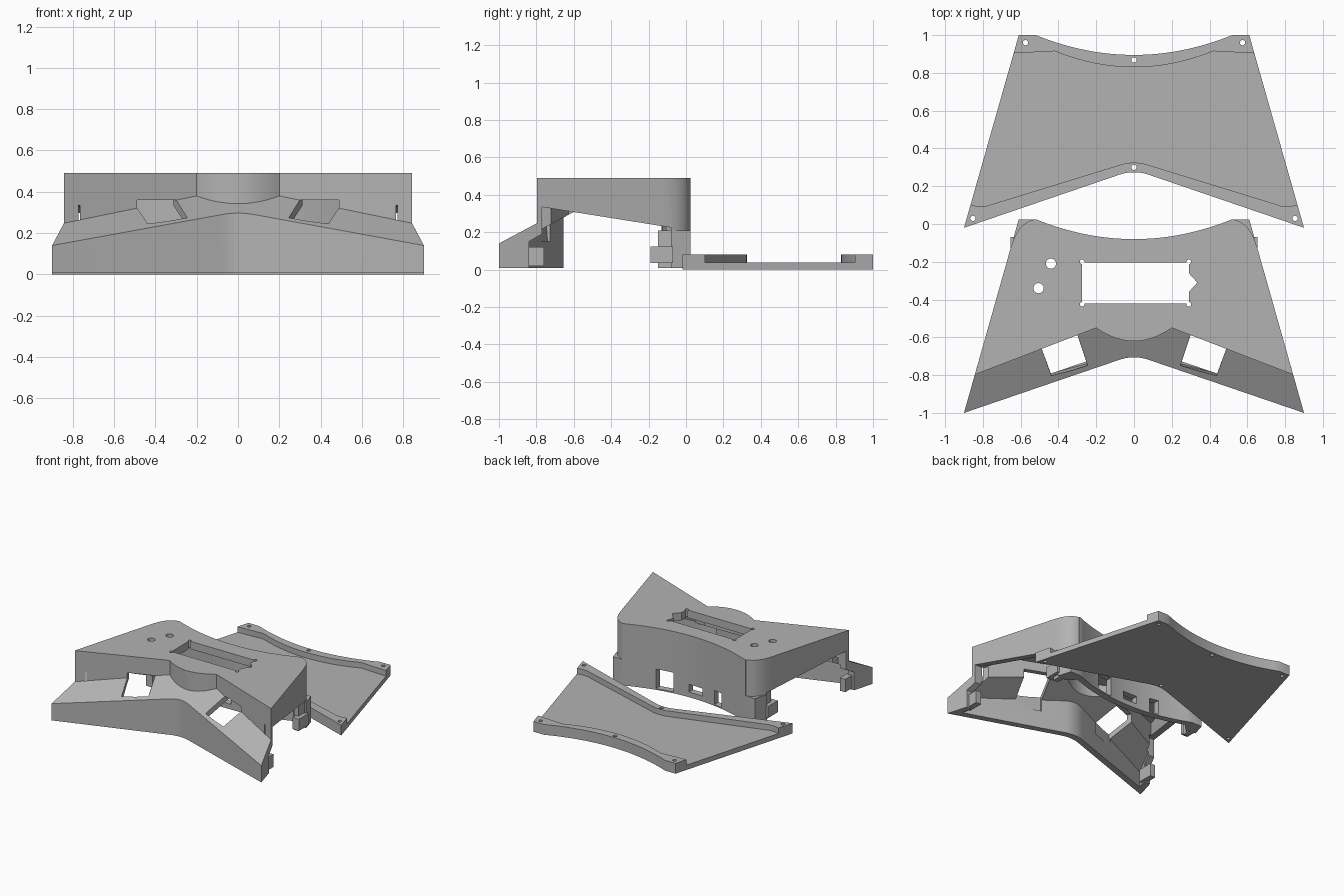
import bpy, bmesh
from math import cos, sin, pi

if "Cube" in bpy.data.objects:
    bpy.data.objects.remove(bpy.data.objects["Cube"], do_unlink=True)

grey = bpy.data.materials.new("plain grey")
grey.use_nodes = True
grey.diffuse_color = (0.45, 0.45, 0.45, 1)
grey.node_tree.nodes["Principled BSDF"].inputs["Base Color"].default_value = (0.45, 0.45, 0.45, 1)


def loft(name, lower, upper):
    """Closed solid between two matching loops."""
    bm = bmesh.new()
    a = [bm.verts.new(p) for p in lower]
    b = [bm.verts.new(p) for p in upper]
    bm.faces.new(a)
    bm.faces.new(b)
    n = len(a)
    for i in range(n):
        j = (i + 1) % n
        bm.faces.new((a[i], a[j], b[j], b[i]))
    bmesh.ops.recalc_face_normals(bm, faces=bm.faces)
    mesh = bpy.data.meshes.new(name)
    bm.to_mesh(mesh)
    bm.free()
    obj = bpy.data.objects.new(name, mesh)
    bpy.context.collection.objects.link(obj)
    return obj


def prism(name, pts, low, high):
    """Upright solid; low may be a function of y for a sloping base."""
    base = low if callable(low) else (lambda y: low)
    return loft(name, [(x, y, base(y)) for x, y in pts], [(x, y, high) for x, y in pts])


def box(name, x, y, z):
    return prism(name, [(x[0], y[0]), (x[1], y[0]), (x[1], y[1]), (x[0], y[1])], *z)


def drill(x, y, r):
    ring = [(x + r * cos(i * pi / 12), y + r * sin(i * pi / 12)) for i in range(24)]
    return prism("drill", ring, -0.2, 0.8)


def combine(obj, tool, operation="DIFFERENCE"):
    mod = obj.modifiers.new("combine", "BOOLEAN")
    mod.operation, mod.object, mod.solver = operation, tool, "EXACT"
    graph = bpy.context.evaluated_depsgraph_get()
    mesh = bpy.data.meshes.new_from_object(obj.evaluated_get(graph))
    obj.modifiers.clear()
    obj.data = mesh
    bpy.data.objects.remove(tool, do_unlink=True)


def mirrored(half):
    return half + [(-x, y) for x, y in reversed(half) if x > 0]


def bow(mid, rise, reach, steps=14):
    """Half of a shallow arc, from its outer end to the centre."""
    return [(reach * i / steps, mid + rise * (i / steps) ** 2) for i in range(steps, -1, -1)]


def nose(y, steps=5):
    """Rounded centre of the V-shaped front edge."""
    return [(0.08 * i / steps, y - 0.0138 * (i / steps) ** 2) for i in range(steps + 1)]


# ---------- upper shell ----------
def slope(y):
    return 0.14 + 0.533 * (y + 1)


def front_region(shift, drop):
    """Space above the sloping front apron, ahead of the raised step."""
    half = [(1.2, -1.4), (1.2, -0.935 + shift)]
    half += [(x, y + shift) for x, y in bow(-0.62, 0.07, 0.2)]
    return prism("front_region", mirrored(half), lambda y: slope(y) - drop, 1.5)


shell = prism("upper_shell", mirrored(nose(-0.706) + [(0.9, -1), (0.61, 0.025)]
                                      + bow(-0.08, 0.105, 0.52)), 0.01, 0.49)
combine(shell, front_region(0, 0))

cavity = prism("cavity", mirrored(nose(-0.655) + [(0.826, -0.923), (0.601, -0.13)]
                                  + bow(-0.13, 0.097, 0.5)), -0.1, 0.43)
combine(cavity, front_region(0.04, 0.045))
combine(shell, cavity)

# open sides and rounded upper back corners
side_gap = [(-0.84, -0.1), (-0.84, 0.15), (-0.77, 0.19), (-0.77, 0.335), (-0.08, 0.225), (-0.08, -0.1)]
for s in (1, -1):
    edge = [(0.9 - 0.284 * (y + 1), y, z) for y, z in side_gap]
    combine(shell, loft("side_cut", [(s * (x - 0.07), y, z) for x, y, z in edge],
                        [(s * (x + 0.1), y, z) for x, y, z in edge]))
    p, q, r = (0.53, 0.023), (0.615, 0.005), (0.65, -0.12)
    arc = []
    for i in range(11):
        t = i / 10
        w = ((1 - t) ** 2, 2 * t * (1 - t), t * t)
        arc.append(tuple(w[0] * a + w[1] * b + w[2] * c for a, b, c in zip(p, q, r)))
    corner = arc + [(0.75, -0.12), (0.75, 0.1), (0.53, 0.1)]
    combine(shell, prism("corner_cut", [(s * x, y) for x, y in corner], 0.21, 0.8))

    # windows through the apron
    low = [(0.485, -0.67), (0.505, -0.61), (0.317, -0.54), (0.295, -0.6), (0.25, -0.74), (0.44, -0.79)]
    high = low[:4] + [(0.243, -0.755), (0.435, -0.818)]
    combine(shell, loft("window_cut", [(s * x, y, 0.15) for x, y in low],
                        [(s * x, y, 0.36) for x, y in high]))

# display opening with a notch and relief holes
combine(shell, prism("display_cut", [(-0.275, -0.42), (0.29, -0.42), (0.29, -0.36), (0.335, -0.31),
                                     (0.29, -0.26), (0.29, -0.205), (-0.275, -0.205)], 0.35, 0.8))
for x in (-0.275, 0.29):
    for y in (-0.425, -0.2):
        combine(shell, drill(x, y, 0.012))
for x, y in ((-0.44, -0.21), (-0.505, -0.34)):
    combine(shell, drill(x, y, 0.027))

# connector openings in the back wall
for x, z in (((0.155, 0.29), (0.02, 0.17)), ((-0.09, 0.03), (0.05, 0.11)), ((-0.27, -0.2), (0.02, 0.13))):
    combine(shell, box("port_cut", x, (-0.2, 0.05), z))

# ---------- base plate ----------
plate = prism("base_plate", mirrored(nose(0.274) + [(0.9, -0.02), (0.61, 1)]
                                     + bow(0.895, 0.105, 0.52)), 0, 0.08)
pocket = mirrored(nose(0.325) + [(0.75, 0.105), (0.78, 0.095), (0.82, 0.093), (0.86, 0.1), (1, 0.13),
                                 (1, 0.885)] + bow(0.83, 0.085, 0.42))
combine(plate, prism("pocket", pocket, 0.037, 0.3))
for x, y in ((0.575, 0.96), (-0.575, 0.96), (0, 0.868), (0, 0.3), (0.853, 0.03), (-0.853, 0.03)):
    combine(plate, drill(x, y, 0.014))

# ---------- clips at the open ends ----------
parts = [shell, plate]
for s, side in ((1, "left"), (-1, "right")):
    def span(a, b):
        return tuple(sorted((s * a, s * b)))
    parts += [
        box(side + "_back_clip_arm", span(0.585, 0.625), (-0.15, -0.06), (0.01, 0.21)),
        box(side + "_back_clip_hook", span(0.6, 0.655), (-0.19, -0.07), (0.035, 0.125)),
        box(side + "_front_clip", span(0.79, 0.835), (-0.88, -0.76), (0.02, 0.12)),
    ]

bpy.ops.object.select_all(action="DESELECT")
for obj in parts:
    obj.data.materials.clear()
    obj.data.materials.append(grey)
    obj.select_set(True)
bpy.context.view_layer.objects.active = shell
bpy.ops.object.shade_smooth_by_angle(angle=0.5)
